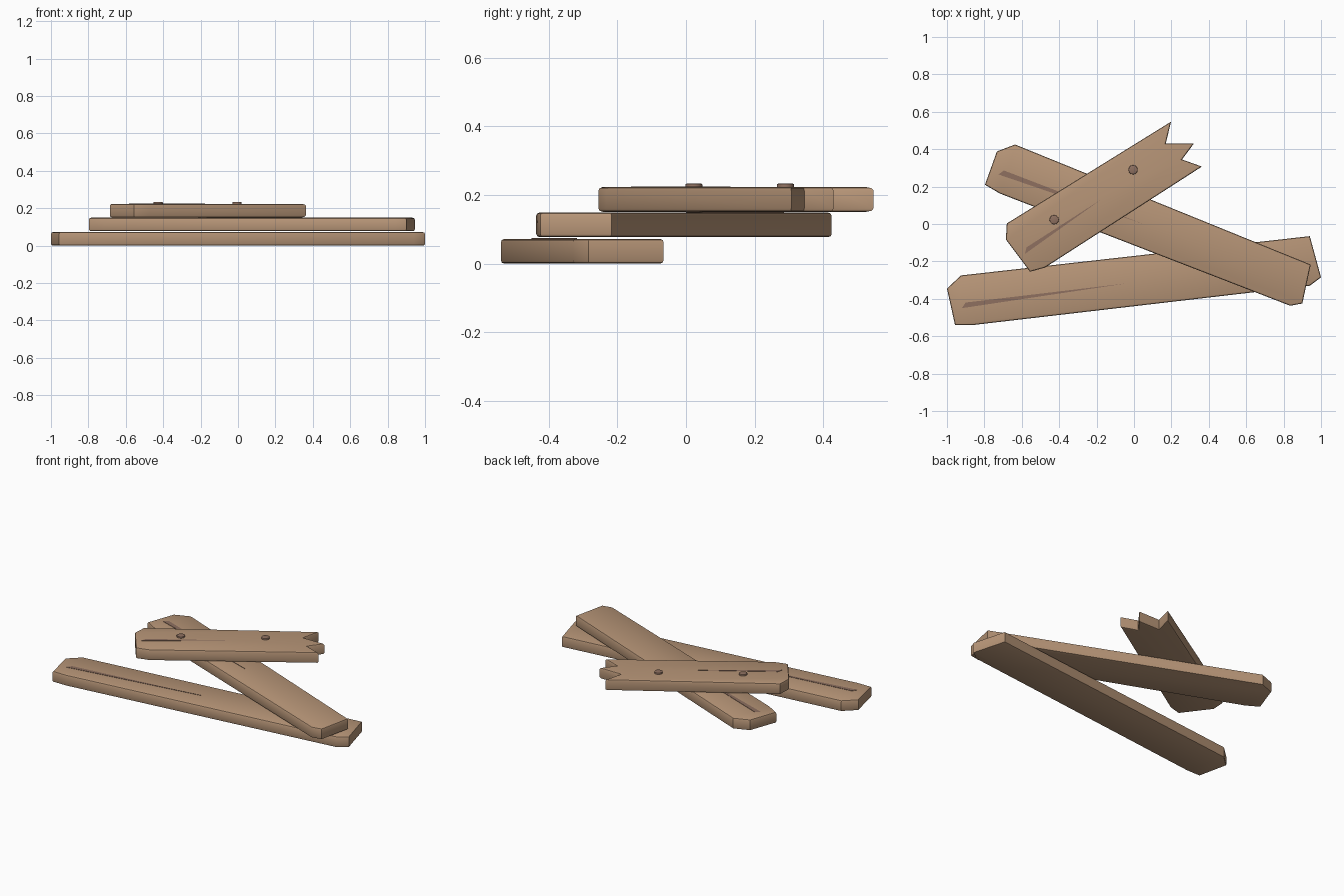
import bpy, bmesh, math

if "Cube" in bpy.data.objects:
    bpy.data.objects.remove(bpy.data.objects["Cube"])


def material(name, rgb):
    linear = [(c / 255 / 12.92) if c < 11 else ((c / 255 + 0.055) / 1.055) ** 2.4 for c in rgb] + [1]
    mat = bpy.data.materials.new(name)
    mat.use_nodes = True
    mat.diffuse_color = linear
    mat.node_tree.nodes["Principled BSDF"].inputs["Base Color"].default_value = linear
    return mat


WOOD = material("light_wood", (184, 150, 120))
DARK = material("dark_wood", (142, 112, 96))
THICK = 0.072


def slab(name, outline, z, height, mat, rim=0):
    """Extrude an outline upward and round its top and bottom rims."""
    bm = bmesh.new()
    base = bm.faces.new([bm.verts.new((x, y, z)) for x, y in outline])
    up = bmesh.ops.extrude_face_region(bm, geom=[base])["geom"]
    bmesh.ops.translate(bm, vec=(0, 0, height),
                        verts=[v for v in up if isinstance(v, bmesh.types.BMVert)])
    bmesh.ops.recalc_face_normals(bm, faces=bm.faces)
    if rim:
        edges = [e for e in bm.edges if abs(e.verts[0].co.z - e.verts[1].co.z) < height / 2]
        bmesh.ops.bevel(bm, geom=edges, offset=rim, segments=2, profile=0.5, affect='EDGES')
    mesh = bpy.data.meshes.new(name)
    bm.to_mesh(mesh)
    bm.free()
    mesh.materials.append(mat)
    obj = bpy.data.objects.new(name, mesh)
    bpy.context.collection.objects.link(obj)
    bpy.ops.object.select_all(action='DESELECT')
    obj.select_set(True)
    bpy.context.view_layer.objects.active = obj
    bpy.ops.object.shade_smooth_by_angle(angle=math.radians(30))
    return obj


# Plank outlines, each with its tapering grain crack
planks = {
    "bottom_plank": (0.0,
        [(-1, -.345), (-.925, -.275), (.94, -.065), (1, -.285), (.94, -.33), (-.86, -.54), (-.957, -.54)],
        [(-.92, -.45), (-.9, -.42), (-.043, -.318)]),
    "middle_plank": (0.077,
        [(-.797, .21), (-.733, .388), (-.636, .425), (.945, -.217), (.9, -.425), (.835, -.437), (-.717, .163)],
        [(-.725, .265), (-.695, .286), (.05, 0)]),
    "top_plank": (0.151,
        [(-.68, .003), (.198, .547), (.17, .43), (.32, .43), (.257, .345), (.363, .307),
         (-.476, -.233), (-.556, -.255), (-.685, -.083)],
        [(-.583, -.16), (-.575, -.125), (-.177, .13)]),
}
for name, (z, outline, crack) in planks.items():
    slab(name, outline, z, THICK, WOOD, rim=0.01)
    slab(name + "_grain", crack, z + THICK - 0.001, 0.003, DARK)

# Nail heads on the top plank
for side, (x, y) in {"left": (-.005, .29), "right": (-.427, .023)}.items():
    ring = [(x + .025 * math.cos(a * math.tau / 12), y + .025 * math.sin(a * math.tau / 12)) for a in range(12)]
    slab("nail_head_" + side, ring, 0.215, 0.018, DARK, rim=0.003)
